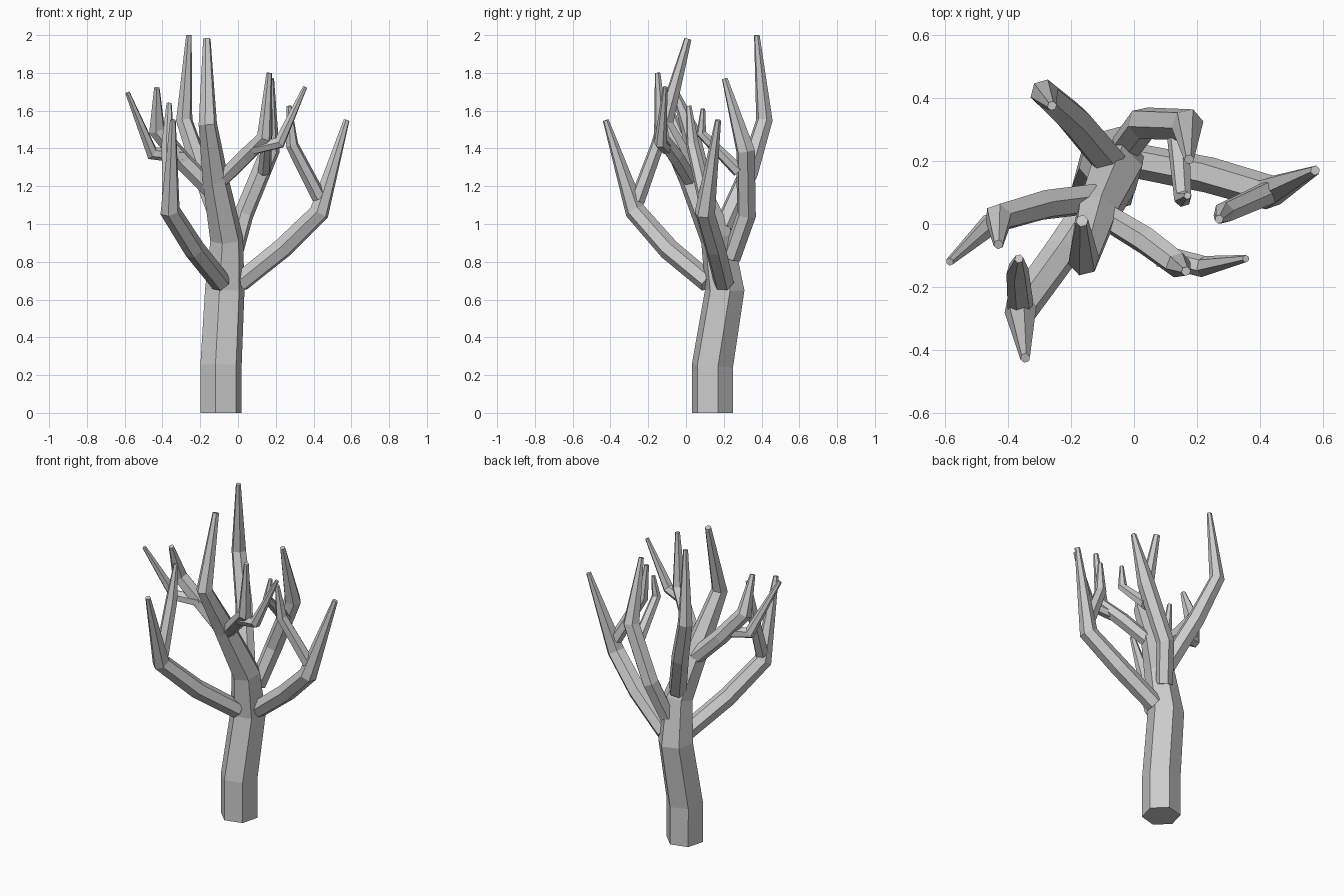
import bpy, bmesh, math
from mathutils import Vector

SIDES = 6


def limb(name, nodes, phase=15):
    """Faceted tapering tube through (x, y, z, radius) nodes, capped at both ends."""
    pts = [Vector(n[:3]) for n in nodes]
    dirs = [(b - a).normalized() for a, b in zip(pts, pts[1:])]
    tangents = [dirs[0]] + [(a + b).normalized() for a, b in zip(dirs, dirs[1:])] + [dirs[-1]]
    bm = bmesh.new()
    rings = []
    # carry one frame along the path so the facets do not twist
    q = Vector((0, 0, 1)).rotation_difference(tangents[0])
    side = q @ Vector((1, 0, 0))
    prev = tangents[0]
    for p, t, n in zip(pts, tangents, nodes):
        side = prev.rotation_difference(t) @ side
        up = t.cross(side)
        prev = t
        ring = []
        for i in range(SIDES):
            a = math.radians(phase) + math.tau * i / SIDES
            ring.append(bm.verts.new(p + n[3] * (math.cos(a) * side + math.sin(a) * up)))
        rings.append(ring)
    for r0, r1 in zip(rings, rings[1:]):
        for i in range(SIDES):
            j = (i + 1) % SIDES
            bm.faces.new((r0[i], r0[j], r1[j], r1[i]))
    bm.faces.new(rings[0][::-1])
    bm.faces.new(rings[-1])
    me = bpy.data.meshes.new(name)
    bm.to_mesh(me)
    bm.free()
    ob = bpy.data.objects.new(name, me)
    bpy.context.collection.objects.link(ob)
    return ob


# trunk, bending forward to the front tip
limb("trunk", [(-.09, .14, 0, .113), (-.09, .14, .25, .113), (-.07, .205, .65, .108),
               (-.06, .165, .92, .09), (-.12, .03, 1.24, .07),
               (-.16, -.115, 1.53, .05), (-.165, .01, 1.98, .02)])

# right branch and its twig
limb("right_branch", [(.01, .2, .69, .055), (.24, .155, .875, .057),
                      (.43, .1, 1.06, .055), (.575, .17, 1.55, .016)])
limb("right_twig", [(.43, .1, 1.14, .04), (.285, .035, 1.42, .035), (.27, .015, 1.625, .014)])

# front left branch and its twig
limb("front_left_branch", [(-.09, .12, .69, .055), (-.23, -.09, .865, .057),
                           (-.36, -.27, 1.07, .055), (-.345, -.425, 1.55, .016)])
limb("front_left_twig", [(-.36, -.26, 1.12, .042), (-.37, -.15, 1.42, .036),
                         (-.365, -.11, 1.64, .014)])

# back right branch and its twig
limb("back_right_branch", [(-.03, .24, .82, .05), (.03, .32, 1.05, .053),
                           (.17, .315, 1.39, .052), (.175, .205, 1.77, .016)])
limb("back_right_twig", [(.14, .28, 1.28, .036), (.155, .08, 1.48, .028), (.17, .09, 1.61, .012)])

# tall back left branch
limb("back_left_branch", [(-.08, .2, .98, .055), (-.19, .33, 1.27, .053),
                          (-.285, .415, 1.55, .045), (-.26, .375, 2.0, .015)])

# front right upper branch and its twig
limb("front_right_branch", [(-.1, .03, 1.22, .042), (.04, -.055, 1.36, .045),
                            (.14, -.13, 1.46, .042), (.165, -.15, 1.8, .015)])
limb("front_right_twig", [(.08, -.1, 1.40, .035), (.22, -.135, 1.43, .034), (.355, -.11, 1.725, .012)])

# left upper branch and its twig
limb("left_branch", [(-.13, .08, 1.17, .05), (-.29, .06, 1.33, .05),
                     (-.43, .02, 1.5, .047), (-.43, -.065, 1.72, .016)])
limb("left_twig", [(-.3, .045, 1.36, .038), (-.455, 0, 1.375, .037), (-.585, -.12, 1.695, .013)])
